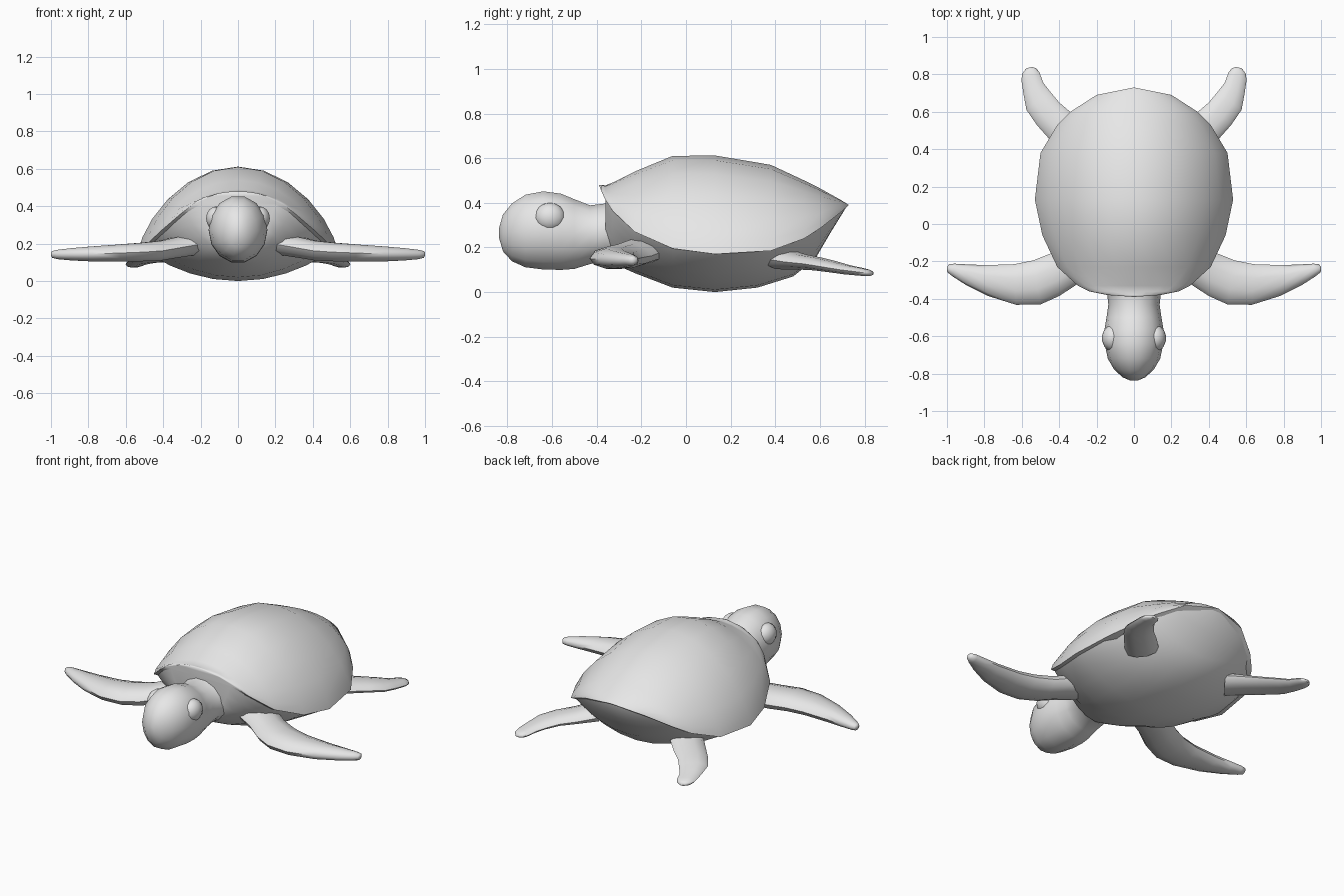
import bpy, bmesh, math

if "Cube" in bpy.data.objects:
    bpy.data.objects.remove(bpy.data.objects["Cube"])

skin = bpy.data.materials.new("plain grey")
skin.diffuse_color = (0.8, 0.8, 0.8, 1)
skin.use_nodes = True
skin.node_tree.nodes["Principled BSDF"].inputs["Base Color"].default_value = skin.diffuse_color


def finish(obj, angle):
    obj.data.materials.append(skin)
    bpy.ops.object.select_all(action='DESELECT')
    obj.select_set(True)
    bpy.context.view_layer.objects.active = obj
    bpy.ops.object.shade_smooth_by_angle(angle=math.radians(angle))


def loft(name, rings, angle=50):
    """Skin a row of closed rings and cap both ends."""
    bm = bmesh.new()
    loops = [[bm.verts.new(p) for p in ring] for ring in rings]
    n = len(rings[0])
    for a, b in zip(loops, loops[1:]):
        for i in range(n):
            j = (i + 1) % n
            bm.faces.new((a[i], a[j], b[j], b[i]))
    bm.faces.new(loops[0])
    bm.faces.new(loops[-1])
    bmesh.ops.remove_doubles(bm, verts=bm.verts, dist=0.0005)
    bmesh.ops.recalc_face_normals(bm, faces=bm.faces)
    mesh = bpy.data.meshes.new(name)
    bm.to_mesh(mesh)
    bm.free()
    obj = bpy.data.objects.new(name, mesh)
    bpy.context.collection.objects.link(obj)
    finish(obj, angle)


def arch(y, w, rim, peak, power, steps=12):
    """Half-round section from rim to rim, rising or sinking to the peak."""
    pts = []
    for i in range(steps + 1):
        a = math.pi * i / steps
        pts.append((w * math.cos(a), y,
                    rim + (peak - rim) * max(0, math.sin(a)) ** power))
    return pts


# Domed shell: y, half width, rim height, top height
shell = [(-.39, 0, .48, .48), (-.38, .14, .455, .48), (-.36, .24, .41, .478),
         (-.33, .30, .365, .49), (-.23, .41, .27, .54), (-.06, .49, .195, .61),
         (.13, .53, .17, .612), (.38, .50, .185, .57), (.53, .41, .24, .50),
         (.60, .34, .285, .465), (.69, .20, .355, .415), (.73, 0, .39, .39)]
loft("shell", [arch(*s, 1.45) for s in shell])

# Belly: y, half width, rim height, bottom height
belly = [(-.36, .20, .41, .16), (-.33, .28, .37, .13), (-.23, .39, .28, .085),
         (-.06, .475, .205, .02), (.13, .515, .18, 0), (.32, .495, .19, .02),
         (.48, .43, .235, .07), (.58, .35, .285, .15), (.65, .25, .335, .27),
         (.715, .06, .385, .375)]
loft("belly", [arch(*s, 1.8) for s in belly])

# Head and neck: y, bottom, top, half width
head = [(-.837, .24, .29, .02), (-.82, .18, .35, .06), (-.78, .135, .40, .105),
        (-.72, .107, .44, .14), (-.64, .097, .456, .157), (-.56, .095, .445, .157),
        (-.50, .10, .42, .147), (-.43, .122, .392, .137), (-.36, .14, .40, .145),
        (-.28, .13, .41, .19), (-.18, .12, .40, .25)]
rings = []
for y, lo, hi, w in head:
    rings.append([(w * math.cos(t), y, (lo + hi) / 2 + (hi - lo) / 2 * math.sin(t))
                  for t in (math.tau * i / 14 for i in range(14))])
loft("head_and_neck", rings)


def flipper(name, side, stations):
    """Flat limb: leading x, y, trailing x, y, height, half thickness."""
    rings = []
    for lx, ly, tx, ty, z, h in stations:
        ring = []
        for i in range(10):
            a = math.tau * i / 10
            k = (1 + math.cos(a)) / 2
            ring.append((side * (tx + (lx - tx) * k), ty + (ly - ty) * k,
                         z + h * math.sin(a)))
        rings.append(ring)
    loft(name, rings, 60)


front = [(.18, -.27, .24, -.04, .20, .06), (.30, -.32, .36, -.11, .18, .058),
         (.40, -.385, .44, -.155, .162, .055), (.50, -.43, .54, -.195, .155, .052),
         (.63, -.432, .64, -.215, .15, .048), (.78, -.385, .79, -.22, .145, .042),
         (.90, -.325, .89, -.216, .143, .034), (.97, -.28, .96, -.212, .142, .026),
         (.995, -.26, .99, -.215, .142, .019), (1.0, -.25, 1.0, -.23, .145, .01)]
rear = [(.36, .35, .24, .50, .15, .05), (.44, .44, .33, .59, .135, .035),
        (.52, .53, .40, .65, .126, .03), (.575, .61, .45, .71, .113, .026),
        (.59, .69, .485, .755, .10, .022), (.602, .77, .505, .81, .09, .018),
        (.597, .805, .522, .832, .086, .015), (.575, .833, .545, .84, .084, .008)]

for side, tag in ((1, "right"), (-1, "left")):
    flipper("front_flipper_" + tag, side, front)
    flipper("rear_flipper_" + tag, side, rear)
    # Brow and eye swelling
    bpy.ops.mesh.primitive_uv_sphere_add(segments=14, ring_count=8, radius=1,
                                         location=(side * .115, -.61, .335))
    eye = bpy.context.object
    eye.name = "eye_bulge_" + tag
    eye.scale = (.057, .07, .065)
    finish(eye, 60)
